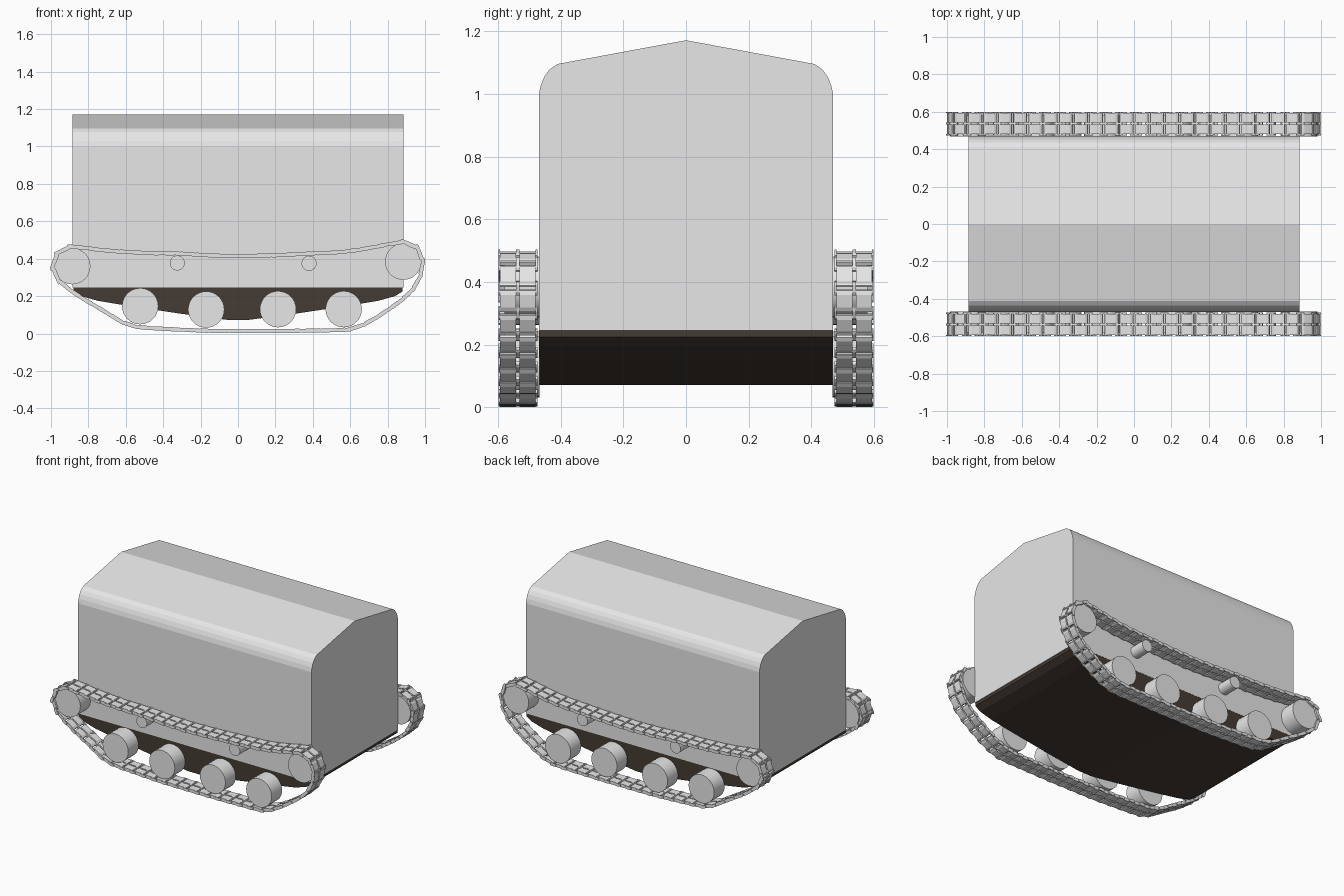
import bpy, bmesh, math
from mathutils import Vector

if "Cube" in bpy.data.objects:
    bpy.data.objects.remove(bpy.data.objects["Cube"])


def material(name, colour):
    m = bpy.data.materials.new(name)
    m.diffuse_color = (*colour, 1)
    m.use_nodes = True
    m.node_tree.nodes["Principled BSDF"].inputs["Base Color"].default_value = m.diffuse_color
    return m


GREY = material("light grey", (0.8, 0.8, 0.8))
DARK = material("dark brown", (0.06, 0.044, 0.033))


def prism(bm, profile, axis, lo, hi):
    """Extrude a 2D profile along x (profile is y,z) or y (profile is x,z)."""
    def point(p, d):
        return (d, p[0], p[1]) if axis == "x" else (p[0], d, p[1])
    a = [bm.verts.new(point(p, lo)) for p in profile]
    b = [bm.verts.new(point(p, hi)) for p in profile]
    n = len(profile)
    bm.faces.new(a)
    bm.faces.new(b[::-1])
    for i in range(n):
        j = (i + 1) % n
        bm.faces.new((a[i], b[i], b[j], a[j]))


def finish(bm, name, mat, mirror=False, smooth=False):
    bmesh.ops.recalc_face_normals(bm, faces=bm.faces)
    me = bpy.data.meshes.new(name)
    bm.to_mesh(me)
    bm.free()
    me.materials.append(mat)
    ob = bpy.data.objects.new(name, me)
    bpy.context.collection.objects.link(ob)
    if smooth:
        bpy.context.view_layer.objects.active = ob
        ob.select_set(True)
        bpy.ops.object.shade_smooth_by_angle(angle=math.radians(30))
        ob.select_set(False)
    if mirror:
        mod = ob.modifiers.new("other side", "MIRROR")
        mod.use_axis = (False, True, False)
        mod.use_mirror_merge = False
    return ob


def circle(cx, cz, r, n=32):
    return [(cx + r * math.cos(2 * math.pi * i / n),
             cz + r * math.sin(2 * math.pi * i / n)) for i in range(n)]


# Covered cabin with rounded eaves and a low ridge
half = [(0.47, 0.245), (0.47, 1.0), (0.463, 1.03), (0.452, 1.056), (0.436, 1.078), (0.411, 1.096)]
profile = half + [(0, 1.172)] + [(-y, z) for y, z in reversed(half)]
bm = bmesh.new()
prism(bm, profile, "x", -0.885, 0.885)
finish(bm, "cabin", GREY)

# Dark boat-shaped hull
half = [(0.88, 0.247), (0.88, 0.225), (0.84, 0.2), (0.75, 0.175), (0.6, 0.15), (0.3, 0.105), (0.05, 0.072)]
profile = half + [(-x, z) for x, z in reversed(half)]
bm = bmesh.new()
prism(bm, profile, "y", -0.469, 0.469)
finish(bm, "hull", DARK)

# Wheels
LEFT, RIGHT = (-0.886, 0.36), (0.883, 0.384)
wheels = {
    "end_wheel": ([LEFT, RIGHT], 0.097),
    "road_wheel": ([(-0.523, 0.146), (-0.17, 0.128), (0.214, 0.13), (0.565, 0.13)], 0.097),
    "return_roller": ([(-0.325, 0.377), (0.38, 0.375)], 0.04),
}
for name, (centres, r) in wheels.items():
    for i, (x, z) in enumerate(centres):
        bm = bmesh.new()
        prism(bm, circle(x, z, r), "y", 0.468, 0.58)
        finish(bm, f"{name}_{i + 1}", GREY, mirror=True, smooth=True)


# Track path: round both end wheels, sagging above, flat below
def arc(c, start, end, r=0.106, n=16):
    return [(c[0] + r * math.cos(math.radians(start + (end - start) * i / n)),
             c[1] + r * math.sin(math.radians(start + (end - start) * i / n))) for i in range(n + 1)]


path = arc(LEFT, 225, 80)
path += [(-0.7, 0.442), (-0.5, 0.43), (-0.325, 0.428), (-0.15, 0.417), (0, 0.413), (0.2, 0.418),
         (0.38, 0.427), (0.55, 0.435), (0.68, 0.452), (0.78, 0.473)]
path += arc(RIGHT, 105, -15)
path += [(0.972, 0.3), (0.935, 0.235), (0.86, 0.165), (0.74, 0.085), (0.63, 0.025), (0.56, 0.018),
         (0.2, 0.013), (-0.17, 0.014), (-0.5, 0.03), (-0.59, 0.042), (-0.75, 0.14), (-0.87, 0.21)]
path = [Vector(p) for p in path]


def resample(pts, n):
    segs = [(a, b, (b - a).length) for a, b in zip(pts, pts[1:] + pts[:1])]
    step = sum(s[2] for s in segs) / n
    out, want, done = [], 0.0, 0.0
    for a, b, length in segs:
        while want < done + length and len(out) < n:
            out.append(a.lerp(b, (want - done) / length))
            want += step
        done += length
    return out


joints = resample(path, 54)
bm = bmesh.new()
for a, b in zip(joints, joints[1:] + joints[:1]):
    d = (b - a).normalized()
    up = Vector((-d.y, d.x))
    mid, h = (a + b) / 2, (b - a).length / 2

    def place(c, pts):
        return [c + d * s + up * t for s, t in pts]
    # twin pads of one link, tapered at both ends
    e = h - 0.006
    pad = place(mid, [(-e, -0.006), (-e * 0.6, -0.011), (e * 0.6, -0.011),
                      (e, -0.006), (e, 0.006), (e * 0.6, 0.011), (-e * 0.6, 0.011), (-e, 0.006)])
    for lo, hi in ((0.481, 0.532), (0.542, 0.593)):
        prism(bm, pad, "y", lo, hi)
    # hinge pins and the connectors that clasp them
    for s in (-0.009, 0.009):
        prism(bm, circle(*(a + d * s), 0.0055, 6), "y", 0.48, 0.594)
    clasp = place(a, [(-0.022, -0.006), (-0.012, -0.01), (0.012, -0.01),
                      (0.022, -0.006), (0.022, 0.006), (0.012, 0.01), (-0.012, 0.01), (-0.022, 0.006)])
    for lo, hi in ((0.474, 0.481), (0.532, 0.542), (0.593, 0.599)):
        prism(bm, clasp, "y", lo, hi)
finish(bm, "track", GREY, mirror=True)
